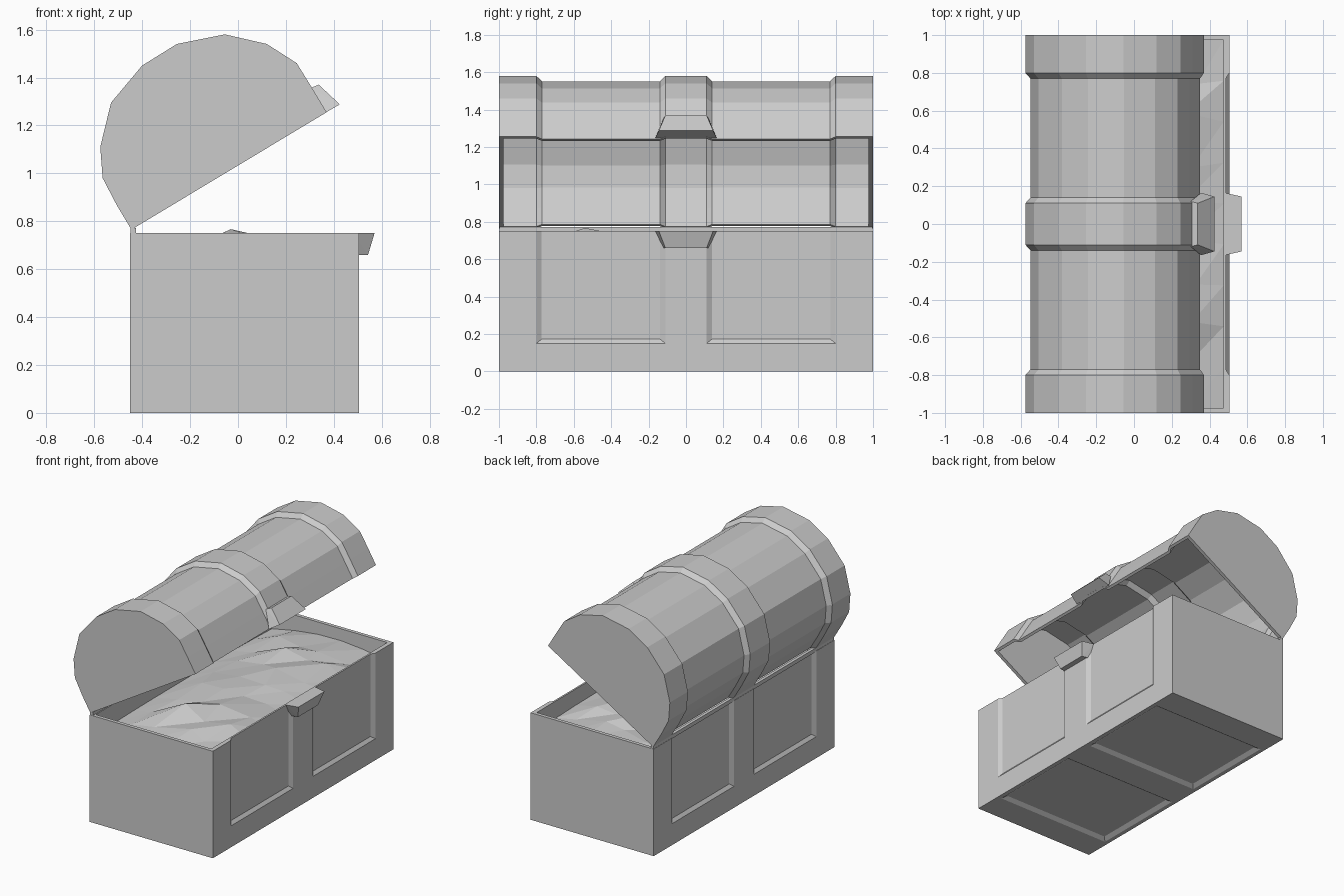
import bpy, bmesh, random, math
from mathutils import Vector

if "Cube" in bpy.data.objects:
    bpy.data.objects.remove(bpy.data.objects["Cube"])

random.seed(4)


def finish(name, bm):
    bmesh.ops.recalc_face_normals(bm, faces=bm.faces[:])
    me = bpy.data.meshes.new(name)
    bm.to_mesh(me)
    bm.free()
    ob = bpy.data.objects.new(name, me)
    bpy.context.collection.objects.link(ob)
    return ob


def add_hull(bm, pts):
    part = bmesh.new()
    for p in pts:
        part.verts.new(p)
    bmesh.ops.convex_hull(part, input=part.verts[:])
    bmesh.ops.dissolve_limit(part, angle_limit=0.01, verts=part.verts[:], edges=part.edges[:])
    me = bpy.data.meshes.new("tmp")
    part.to_mesh(me)
    part.free()
    bm.from_mesh(me)
    bpy.data.meshes.remove(me)


def hull(name, pts):
    bm = bmesh.new()
    add_hull(bm, pts)
    return finish(name, bm)


def box(x0, x1, y0, y1, z0, z1):
    return [(x, y, z) for x in (x0, x1) for y in (y0, y1) for z in (z0, z1)]


# chest body: box with a cavity and tapered recessed panels
X0, X1, H = -0.45, 0.505, 0.75
body = hull("chest_body", box(X0, X1, -1, 1, 0, H))
cavity = hull("cavity_cutter", box(-0.42, 0.475, -0.975, 0.975, 0.06, 1))

bm = bmesh.new()
for s in (1, -1):
    # front and back panels, open at the top
    for face, d in ((X1, -1), (X0, 1)):
        pts = []
        for depth, g in ((0.018, 0.028), (-0.018, -0.028)):
            x = face + d * depth
            pts += [(x, s * y, z) for y in (0.11 + g, 0.80 - g) for z in (0.15 + g * 0.8, 0.9)]
        add_hull(bm, pts)
    # underside panels
    pts = []
    for z, g in ((0.018, 0.028), (-0.018, -0.028)):
        pts += [(x, s * y, z) for y in (0.11 + g, 0.80 - g) for x in (X0 + 0.03 + g, X1 - 0.03 - g)]
    add_hull(bm, pts)
panels = finish("panel_cutter", bm)

bpy.context.view_layer.objects.active = body
for cutter in (cavity, panels):
    cutter.hide_render = True
    m = body.modifiers.new("cut", "BOOLEAN")
    m.operation, m.solver, m.object = "DIFFERENCE", "EXACT", cutter
    bpy.ops.object.modifier_apply(modifier=m.name)
    bpy.data.objects.remove(cutter)

# open barrel lid: faceted arch swept along y, stepped in between three bands
arch = [(-0.445, 0.765), (-0.505, 0.865), (-0.565, 0.98), (-0.575, 1.11), (-0.53, 1.295),
        (-0.40, 1.45), (-0.255, 1.54), (-0.055, 1.58), (0.12, 1.54), (0.245, 1.46),
        (0.31, 1.355), (0.37, 1.255)]
cx, cz = (arch[0][0] + arch[-1][0]) / 2, (arch[0][1] + arch[-1][1]) / 2
half = [(1, 1.0), (0.80, 1.0), (0.77, 0.95), (0.14, 0.95), (0.11, 1.0)]
stations = [(-y, k) for y, k in half] + half[::-1]

bm = bmesh.new()


def shell(stn):
    rows = [[bm.verts.new((cx + (x - cx) * k, y, cz + (z - cz) * k)) for x, z in arch]
            for y, k in stn]
    for a, b in zip(rows, rows[1:]):
        for i in range(len(arch) - 1):
            bm.faces.new((a[i], a[i + 1], b[i + 1], b[i]))
    bm.faces.new(rows[0])
    bm.faces.new(rows[-1])
    return rows


outer = shell(stations)
inner = shell([(max(-0.975, min(0.975, y)), k - 0.04) for y, k in stations])
for i in range(len(stations) - 1):
    for e in (0, -1):
        bm.faces.new((outer[i][e], outer[i + 1][e], inner[i + 1][e], inner[i][e]))
for r in (0, -1):
    bm.faces.new((outer[r][0], outer[r][-1], inner[r][-1], inner[r][0]))
finish("lid", bm)

# hinge strip joining lid and body
hull("hinge_strip", box(-0.448, -0.426, -0.998, 0.998, 0.745, 0.772))

# latch halves: tapered blocks on the body and on the lid
def latch(name, back, rim, tip, far):
    pts = []
    for (x, z), w in zip((back[0], rim, tip, back[1]), (0.165, 0.145, 0.11, 0.12)):
        pts += [(x, w, z), (x, -w, z)]
    pts += [(far[0], 0.12, far[1]), (far[0], -0.12, far[1])]
    hull(name, pts)


latch("body_latch", ((0.48, 0.75), (0.49, 0.66)), (0.57, 0.75), (0.543, 0.66), (0.49, 0.68))
latch("lid_latch", ((0.355, 1.247), (0.30, 1.355)), (0.425, 1.288), (0.337, 1.37), (0.31, 1.34))

# uneven treasure heap filling the body
bm = bmesh.new()
NX, NY = 5, 9
grid = []
for j in range(NY + 1):
    y = -0.975 + 1.95 * j / NY
    row = []
    for i in range(NX + 1):
        x = -0.42 + 0.895 * i / NX
        v = (x + 0.42) / 0.895
        edge = i in (0, NX) or j in (0, NY)
        z = 0.58 + 0.13 * math.sin(math.pi * min(1, 0.1 + v * 0.75)) * (1 - 0.35 * abs(y) ** 3)
        if not edge:
            x += random.uniform(-0.04, 0.04)
            y2 = y + random.uniform(-0.05, 0.05)
            z += random.uniform(-0.02, 0.03)
        else:
            y2 = y
        if (i, j) == (2, 2):
            x, y2, z = -0.03, -0.54, 0.767
        row.append(bm.verts.new((x, y2, z)))
    grid.append(row)
for a, b in zip(grid, grid[1:]):
    for i in range(NX):
        bm.faces.new((a[i], a[i + 1], b[i + 1]))
        bm.faces.new((a[i], b[i + 1], b[i]))
finish("treasure_heap", bm)
